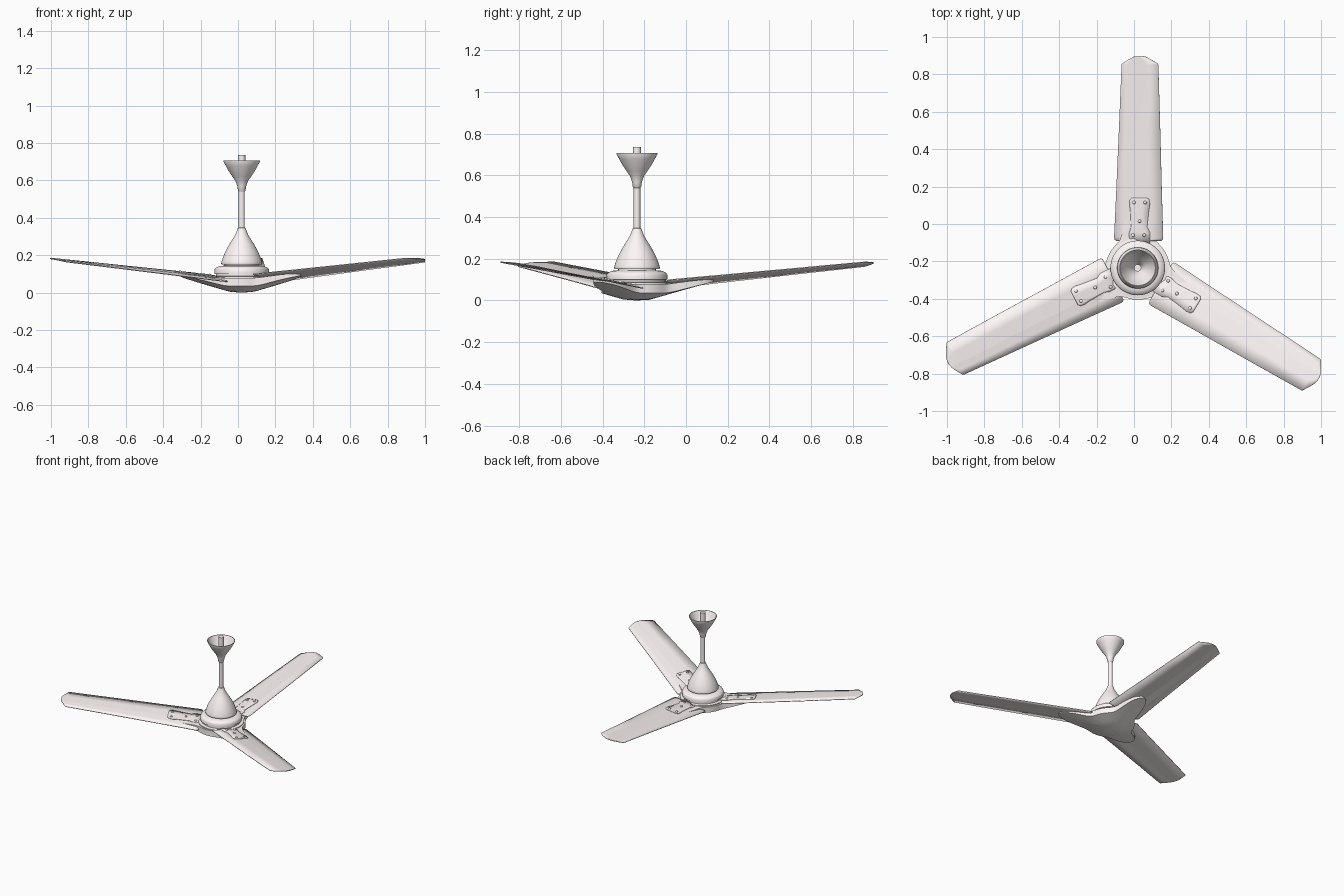
import bpy, bmesh, math
from mathutils import Matrix

if "Cube" in bpy.data.objects:
    bpy.data.objects.remove(bpy.data.objects["Cube"])

CX, CY = 0.02, -0.235
ANGLES = [math.radians(a) for a in (90, 207, -31)]

# Pale pinkish white paint
paint = bpy.data.materials.new("pale_paint")
paint.diffuse_color = (1.0, 0.93, 0.935, 1)
paint.use_nodes = True
paint.node_tree.nodes["Principled BSDF"].inputs["Base Color"].default_value = paint.diffuse_color


def finish(bm, name, angle=35):
    bmesh.ops.recalc_face_normals(bm, faces=bm.faces)
    me = bpy.data.meshes.new(name)
    bm.to_mesh(me)
    bm.free()
    me.materials.append(paint)
    ob = bpy.data.objects.new(name, me)
    bpy.context.collection.objects.link(ob)
    bpy.ops.object.select_all(action='DESELECT')
    ob.select_set(True)
    bpy.context.view_layer.objects.active = ob
    bpy.ops.object.shade_smooth_by_angle(angle=math.radians(angle))
    return ob


def lathe(name, profile, n=64):
    bm = bmesh.new()
    vs = [bm.verts.new((r, 0, z)) for r, z in profile]
    es = [bm.edges.new(p) for p in zip(vs, vs[1:])]
    bmesh.ops.spin(bm, geom=vs + es, cent=(0, 0, 0), axis=(0, 0, 1),
                   angle=2 * math.pi, steps=n)
    bmesh.ops.remove_doubles(bm, verts=bm.verts, dist=1e-5)
    ob = finish(bm, name)
    ob.location = (CX, CY, 0)
    return ob


def blade_z(dx, r):
    # rising, slightly twisted blade with a shallow fold
    k = 0.16 - 0.05 * (r - 0.16)
    return 0.083 + 0.1 * (r - 0.17) + k * dx - 0.03 * abs(dx + 0.02)


def place(ob, a):
    # local +y is the blade direction
    ob.matrix_world = Matrix.Translation((CX, CY, 0)) @ Matrix.Rotation(a - math.pi / 2, 4, 'Z')


def sheet(name, stations, fold, lift, thick):
    # strip across the blade: low edge, fold line, high edge
    bm = bmesh.new()
    rows = []
    for r, lo, hi in stations:
        mid = max(fold, lo + 0.001)
        xs = (lo, (lo + mid) / 2, mid, (mid + hi) / 2, hi)
        rows.append([bm.verts.new((x, r, blade_z(x, r) + lift)) for x in xs])
    for a, b in zip(rows, rows[1:]):
        for i in range(4):
            bm.faces.new((a[i], a[i + 1], b[i + 1], b[i]))
    ob = finish(bm, name, 2.5)
    m = ob.modifiers.new("thickness", 'SOLIDIFY')
    m.thickness = thick
    m.offset = 0
    return ob


# Blades, clamp plates and screws
blade = [(0.145, -0.115, 0.126), (0.152, -0.124, 0.134), (0.165, -0.126, 0.136),
         (0.4, -0.115, 0.129), (0.75, -0.1, 0.12), (1.088, -0.086, 0.11),
         (1.093, -0.083, 0.106), (1.115, -0.048, 0.07), (1.129, -0.022, 0.043),
         (1.134, -0.003, 0.022)]
plate = [(0.13, -0.045, 0.065), (0.19, -0.045, 0.065), (0.22, -0.035, 0.05),
         (0.31, -0.04, 0.06), (0.34, -0.045, 0.065), (0.365, -0.042, 0.062), (0.375, -0.03, 0.05)]
screws = [(-0.02, 0.35), (0.04, 0.35), (0.01, 0.25), (-0.025, 0.175), (0.035, 0.175)]
for i, a in enumerate(ANGLES):
    place(sheet(f"blade_{i + 1}", blade, -0.02, 0, 0.005), a)
    place(sheet(f"clamp_plate_{i + 1}", plate, -0.02, 0.004, 0.005), a)
    bm = bmesh.new()
    for x, r in screws:
        bmesh.ops.create_uvsphere(bm, u_segments=12, v_segments=8, radius=0.009,
                                  matrix=Matrix.Translation((x, r, blade_z(x, r) + 0.007))
                                  @ Matrix.Diagonal((1, 1, 0.7, 1)))
    place(finish(bm, f"clamp_screws_{i + 1}"), a)


# Lower cover: shallow dish with three arms under the blades
def cover_bottom(r):
    pts = [(0, 0), (0.06, 0.003), (0.12, 0.02), (0.17, 0.035), (0.28, 0.066), (0.4, 0.097)]
    for (r0, z0), (r1, z1) in zip(pts, pts[1:]):
        if r <= r1:
            return z0 + (z1 - z0) * (r - r0) / (r1 - r0)


bm = bmesh.new()
N = 120
fr = (0.2, 0.4, 0.6, 0.8, 1.0)
rings = [[] for _ in range(len(fr) + 2)]
for s in range(N):
    t = 2 * math.pi * s / N
    d = min(((t - a + math.pi) % (2 * math.pi) - math.pi for a in ANGLES), key=abs)
    w = math.exp(-(d / 0.32) ** 2)
    R = 0.17 + 0.197 * w
    dx = -R * math.sin(d)
    top = 0.078 + 0.1 * (R - 0.17) + w * 0.15 * dx
    for k, f in enumerate(fr):
        r = R * f
        rings[k].append(bm.verts.new((r * math.cos(t), r * math.sin(t),
                                      min(cover_bottom(r), top - 0.006))))
    rings[-2].append(bm.verts.new((R * math.cos(t), R * math.sin(t), top)))
    rings[-1].append(bm.verts.new((0.12 * math.cos(t), 0.12 * math.sin(t), 0.08)))
for a, b in zip(rings, rings[1:]):
    for s in range(N):
        q = (s + 1) % N
        bm.faces.new((a[s], a[q], b[q], b[s]))
c = bm.verts.new((0, 0, 0))
for s in range(N):
    bm.faces.new((c, rings[0][(s + 1) % N], rings[0][s]))
finish(bm, "lower_cover", 40).location = (CX, CY, 0)

# Motor housing and the bell cover above it
lathe("motor_housing", [(0, 0.06), (0.16, 0.06), (0.16, 0.085), (0.138, 0.088), (0.138, 0.098),
                        (0.145, 0.1), (0.146, 0.122), (0.14, 0.132), (0.12, 0.142),
                        (0.09, 0.144), (0.09, 0.152), (0, 0.152)])
lathe("bell_cover", [(0, 0.15), (0.108, 0.15), (0.11, 0.155), (0.108, 0.165), (0.1, 0.19),
                     (0.087, 0.22), (0.068, 0.255), (0.049, 0.285), (0.034, 0.31),
                     (0.026, 0.33), (0.021, 0.345), (0.016, 0.348)])

# Down rod and ceiling canopy (open at the top)
lathe("down_rod", [(0, 0.3), (0.016, 0.3), (0.016, 0.56), (0.019, 0.6), (0.019, 0.735), (0, 0.735)], 32)
lathe("canopy", [(0.016, 0.54), (0.02, 0.545), (0.024, 0.57), (0.034, 0.597), (0.05, 0.62),
                 (0.07, 0.65), (0.085, 0.677), (0.098, 0.702), (0.098, 0.706), (0.094, 0.706),
                 (0.08, 0.677), (0.065, 0.65), (0.045, 0.622), (0.029, 0.6), (0.018, 0.575)])
